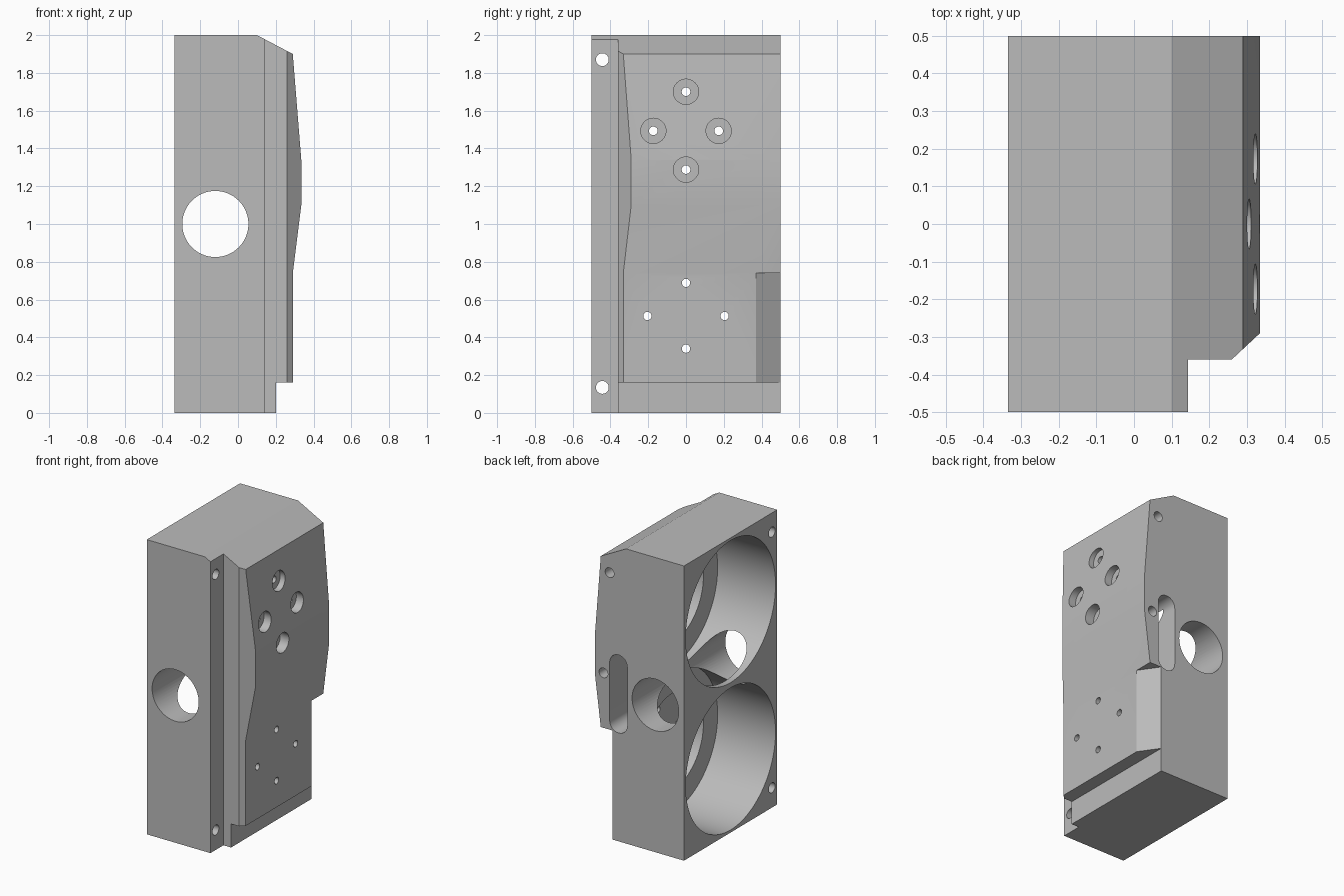
import bpy, bmesh, math
from mathutils import Matrix, Vector

cube = bpy.data.objects.get("Cube")
if cube:
    bpy.data.objects.remove(cube, do_unlink=True)

grey = bpy.data.materials.new("machined grey")
grey.use_nodes = True
GREY = (0.5, 0.5, 0.5, 1)
grey.diffuse_color = GREY
grey.node_tree.nodes["Principled BSDF"].inputs["Base Color"].default_value = GREY


def add_object(name, bm):
    bmesh.ops.recalc_face_normals(bm, faces=bm.faces)
    mesh = bpy.data.meshes.new(name)
    bm.to_mesh(mesh)
    bm.free()
    mesh.materials.append(grey)
    obj = bpy.data.objects.new(name, mesh)
    bpy.context.collection.objects.link(obj)
    return obj


def prism(name, points, offset):
    """Extrude a closed outline of 3D points."""
    bm = bmesh.new()
    face = bm.faces.new([bm.verts.new(p) for p in points])
    out = bmesh.ops.extrude_face_region(bm, geom=[face])
    moved = [v for v in out["geom"] if isinstance(v, bmesh.types.BMVert)]
    bmesh.ops.translate(bm, verts=moved, vec=offset)
    return add_object(name, bm)


def cylinder(name, start, end, radius, sides=32):
    start, end = Vector(start), Vector(end)
    axis = end - start
    turn = Vector((0, 0, 1)).rotation_difference(axis).to_matrix().to_4x4()
    bm = bmesh.new()
    bmesh.ops.create_cone(bm, cap_ends=True, segments=sides, radius1=radius, radius2=radius,
                          depth=axis.length,
                          matrix=Matrix.Translation((start + end) / 2) @ turn)
    return add_object(name, bm)


# Housing: side profile extruded from front to back
profile = [(-.335, 0), (.2, 0), (.2, .16), (.29, .16), (.29, .74), (.335, 1.1),
           (.335, 1.34), (.29, 1.9), (.1, 2), (-.335, 2)]
housing = prism("housing", [(x, -.5, z) for x, z in profile], (0, 1, 0))


def cut(cutter):
    mod = housing.modifiers.new("cut", 'BOOLEAN')
    mod.operation = 'DIFFERENCE'
    mod.solver = 'EXACT'
    mod.object = cutter
    with bpy.context.temp_override(object=housing, active_object=housing):
        bpy.ops.object.modifier_apply(modifier=mod.name)
    bpy.data.objects.remove(cutter, do_unlink=True)


# Front flange step and its bevel
step = [(.143, -.6), (.143, -.36), (.26, -.36), (.41, -.22), (.6, -.22), (.6, -.6)]
cut(prism("flange_step", [(x, y, -.5) for x, y in step], (0, 0, 3)))

# Rear lower bevel
bevel = [(.311, .341), (.181, .529), (.6, .529), (.6, .341)]
cut(prism("rear_bevel", [(x, y, .12) for x, y in bevel], (0, 0, .62)))

# Two large bores, each with a narrower inner recess
for z in (.5, 1.5):
    cut(cylinder("main_bore", (-.5, 0, z), (.1, 0, z), .482, 96))
    cut(cylinder("inner_recess", (0, 0, z), (.21, 0, z), .33, 72))

# Cross bore from front to back
cut(cylinder("cross_bore", (-.12, -.7, 1), (-.12, .7, 1), .175, 64))

# Flange bolt holes
for z in (.135, 1.87):
    cut(cylinder("flange_hole", (-.6, -.443, z), (.6, -.443, z), .034))

# Counterbored upper bolt holes and plain lower ones
for y, z in ((0, 1.7), (-.173, 1.493), (.173, 1.493), (0, 1.288)):
    cut(cylinder("bolt_hole", (.1, y, z), (.6, y, z), .023))
    cut(cylinder("counterbore", (.27, y, z), (.6, y, z), .067))
for y, z in ((0, .688), (-.204, .513), (.204, .513), (0, .34)):
    cut(cylinder("bolt_hole", (.1, y, z), (.6, y, z), .022))

# Rear slot with round ends
SLOT_R = .066
slot = []
for centre, first in ((1.265 - SLOT_R, 0), (.735 + SLOT_R, math.pi)):
    for i in range(17):
        a = first + math.pi * i / 16
        slot.append((.157 + SLOT_R * math.cos(a), .3, centre + SLOT_R * math.sin(a)))
cut(prism("rear_slot", slot, (0, .4, 0)))

# Blind rear holes
for x, z in ((.224, 1.805), (.27, 1.113)):
    cut(cylinder("rear_hole", (x, .3, z), (x, .7, z), .033))

# Smooth bores, sharp machined edges
bpy.ops.object.select_all(action='DESELECT')
housing.select_set(True)
bpy.context.view_layer.objects.active = housing
bpy.ops.object.shade_smooth_by_angle(angle=math.radians(12))
